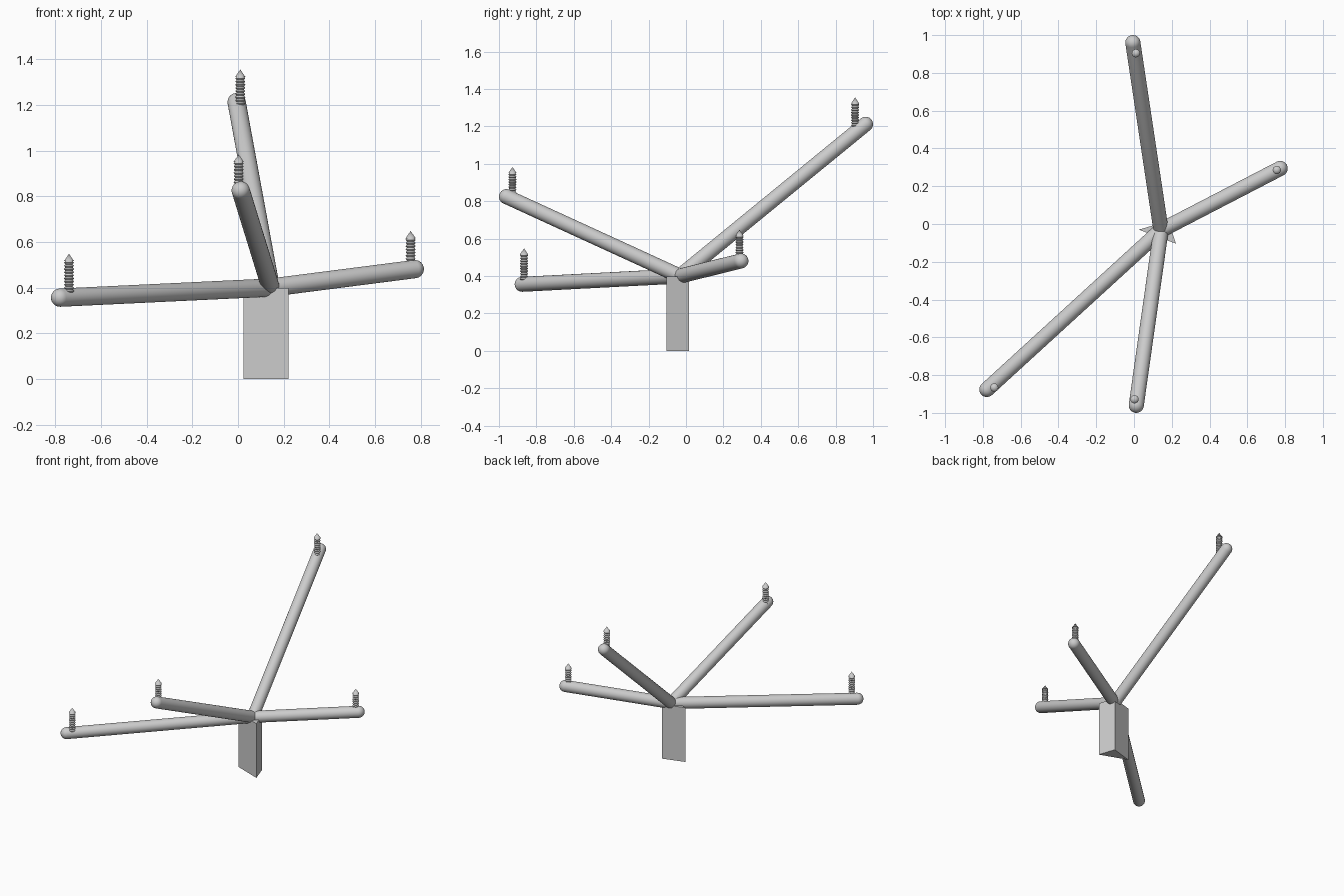
import bpy
import bmesh
from math import sin, cos, pi, radians
from mathutils import Vector

old = bpy.data.objects.get("Cube")
if old:
    bpy.data.objects.remove(old, do_unlink=True)

grey = bpy.data.materials.new("light_grey")
grey.use_nodes = True
grey.diffuse_color = (0.6, 0.6, 0.6, 1)
grey.node_tree.nodes["Principled BSDF"].inputs["Base Color"].default_value = (0.6, 0.6, 0.6, 1)


def finish(bm, name, smooth=None):
    """Turn a bmesh into a named object, optionally smooth shaded."""
    bmesh.ops.recalc_face_normals(bm, faces=bm.faces[:])
    mesh = bpy.data.meshes.new(name)
    bm.to_mesh(mesh)
    bm.free()
    mesh.materials.append(grey)
    obj = bpy.data.objects.new(name, mesh)
    bpy.context.collection.objects.link(obj)
    if smooth:
        bpy.ops.object.select_all(action="DESELECT")
        obj.select_set(True)
        bpy.context.view_layer.objects.active = obj
        bpy.ops.object.shade_smooth_by_angle(angle=radians(smooth))
    return obj


def lathe(name, profile, sides, smooth):
    """Spin (radius, height) points around z; both ends lie on the axis."""
    bm = bmesh.new()
    verts = [bm.verts.new((r, 0, z)) for r, z in profile]
    edges = [bm.edges.new(pair) for pair in zip(verts, verts[1:])]
    bmesh.ops.spin(bm, geom=verts + edges, cent=(0, 0, 0), axis=(0, 0, 1),
                   angle=2 * pi, steps=sides, use_merge=True)
    bmesh.ops.remove_doubles(bm, verts=bm.verts[:], dist=0.0001)
    return finish(bm, name, smooth)


def arm(name, start, end, radius=0.04, steps=8):
    """Round bar with domed ends between two points."""
    axis = end - start
    quarter = [i * pi / 2 / steps for i in range(steps + 1)]
    bottom = [(radius * sin(a), -radius * cos(a)) for a in quarter]
    top = [(r, axis.length - z) for r, z in reversed(bottom)]
    obj = lathe(name, bottom + top, 32, 40)
    obj.location = start
    obj.rotation_euler = axis.to_track_quat("Z", "Y").to_euler()


def screw(name, tip, length=0.17, radius=0.022, root=0.016, cone=0.032, ridges=10):
    """Upright threaded pin with a pointed tip."""
    pitch = (length - cone) / ridges
    profile = [(0, -length)]
    for i in range(ridges):
        z = -length + i * pitch
        profile += [(root, z), (radius, z + pitch / 2)]
    profile += [(root, -cone), (radius, -cone), (0, 0)]
    lathe(name, profile, 16, 30).location = tip


# Triangular post
bm = bmesh.new()
base = bm.faces.new([bm.verts.new((x, y, 0)) for x, y in
                     ((0.025, -0.03), (0.222, -0.104), (0.182, 0.016))])
raised = bmesh.ops.extrude_face_region(bm, geom=[base], use_keep_orig=True)["geom"]
bmesh.ops.translate(bm, vec=(0, 0, 0.398),
                    verts=[v for v in raised if isinstance(v, bmesh.types.BMVert)])
finish(bm, "post")

# Four arms from one hub, each with a screw near its end
hub = Vector((0.143, -0.033, 0.4))
branches = {
    "front": ((0.012, -0.96, 0.825), (0.003, -0.928, 0.983)),
    "back": ((-0.006, 0.96, 1.212), (0.01, 0.904, 1.355)),
    "left": ((0.774, 0.294, 0.481), (0.756, 0.286, 0.648)),
    "right": ((-0.779, -0.876, 0.356), (-0.74, -0.866, 0.548)),
}
for side, (end, tip) in branches.items():
    arm(side + "_arm", hub, Vector(end))
    screw(side + "_screw", tip)
